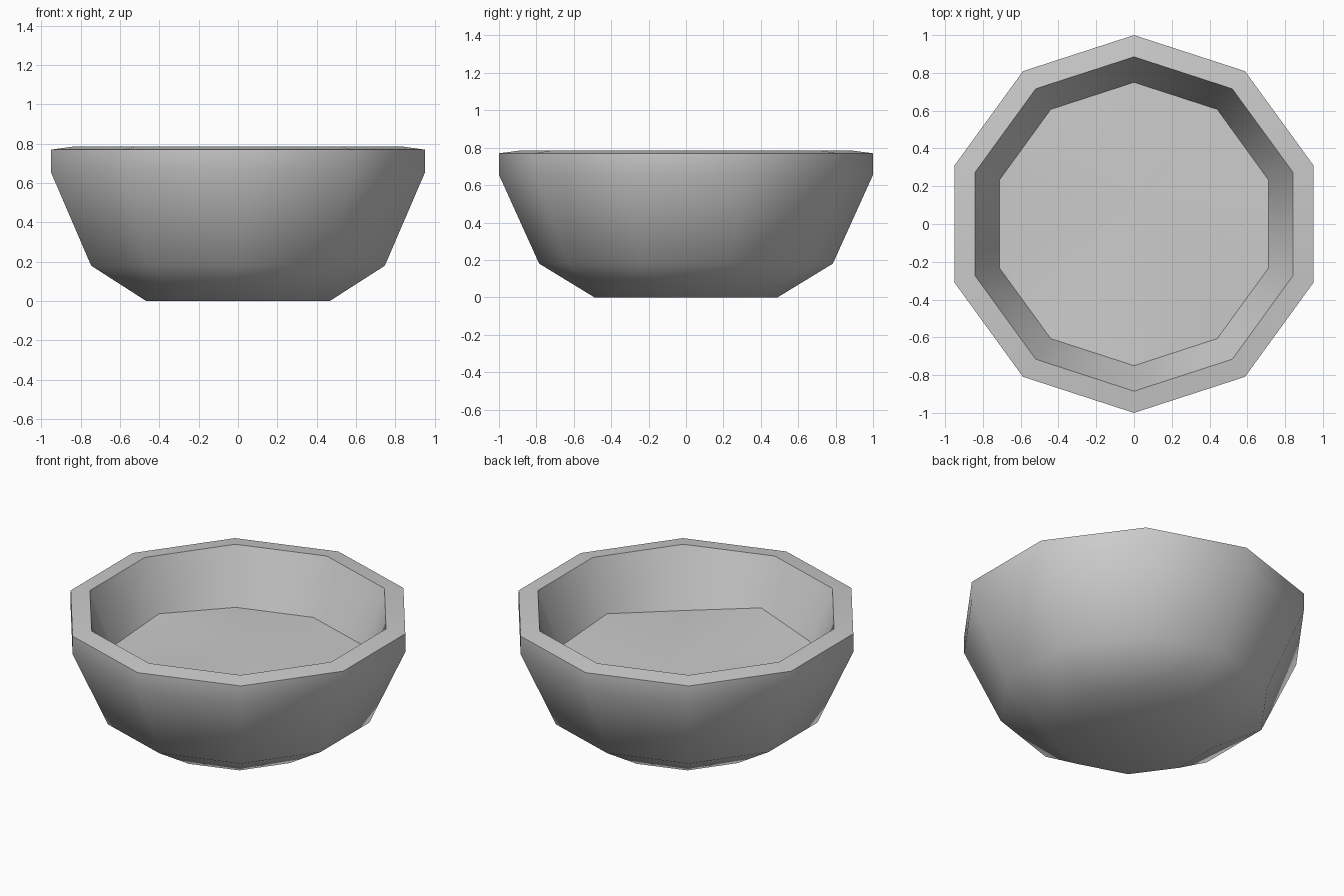
import bpy, bmesh
from math import sin, cos, radians

if "Cube" in bpy.data.objects:
    bpy.data.objects.remove(bpy.data.objects["Cube"])

SIDES = 10
# outer profile from base up and over the rim (radius, height)
PROFILE = [(0.49, 0.0), (0.785, 0.18), (1.0, 0.655), (1.0, 0.77), (0.885, 0.785)]
# uneven inner floor edge heights, counter-clockwise from the back
FLOOR_Z = [0.45, 0.45, 0.48, 0.45, 0.47, 0.51, 0.43, 0.48, 0.45, 0.45]
FLOOR_R = 0.75


def ring(bm, r, heights):
    verts = []
    for k, z in enumerate(heights):
        a = radians(90 + 360 / SIDES * k)
        verts.append(bm.verts.new((r * cos(a), r * sin(a), z)))
    return verts


bm = bmesh.new()

# outer shell and rim, then the inner wall down to the floor
rings = [ring(bm, r, [z] * SIDES) for r, z in PROFILE]
rings.append(ring(bm, FLOOR_R, FLOOR_Z))
for low, high in zip(rings, rings[1:]):
    for i in range(SIDES):
        j = (i + 1) % SIDES
        bm.faces.new((low[i], low[j], high[j], high[i]))

# flat base
bm.faces.new(rings[0][::-1])

# slightly uneven floor
centre = bm.verts.new((0.03, 0.15, 0.47))
for i in range(SIDES):
    bm.faces.new((rings[-1][i], rings[-1][(i + 1) % SIDES], centre))

bmesh.ops.recalc_face_normals(bm, faces=bm.faces)
mesh = bpy.data.meshes.new("bowl")
bm.to_mesh(mesh)
bm.free()

bowl = bpy.data.objects.new("bowl", mesh)
bpy.context.collection.objects.link(bowl)
bpy.context.view_layer.objects.active = bowl
bowl.select_set(True)
bpy.ops.object.shade_smooth_by_angle(angle=radians(45))
